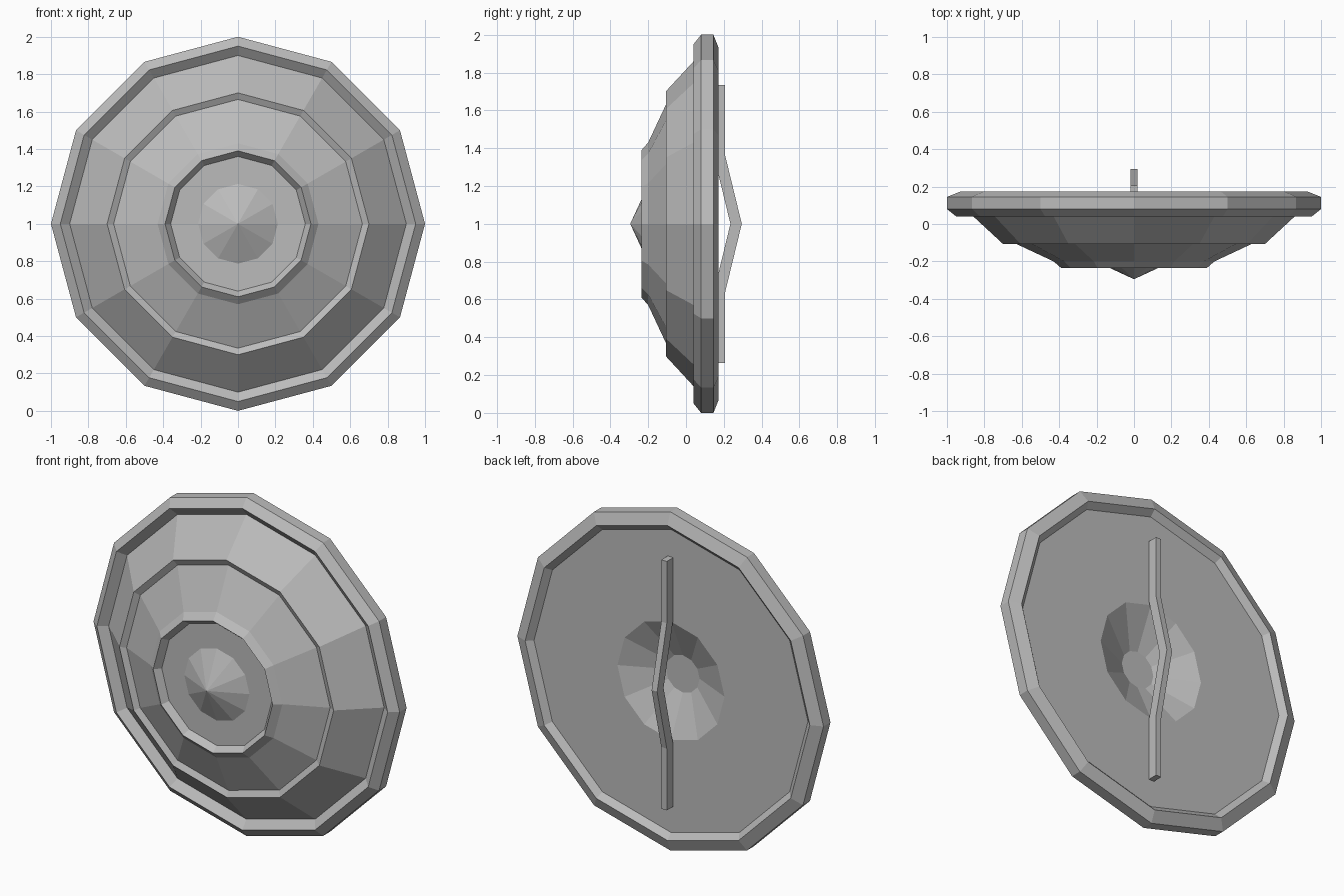
import bpy, bmesh
from math import sin, cos, pi

old = bpy.data.objects.get("Cube")
if old:
    bpy.data.objects.remove(old)

SIDES = 12

steel = bpy.data.materials.new("plain grey")
steel.use_nodes = True
GREY = (0.5, 0.5, 0.5, 1)
steel.diffuse_color = GREY
steel.node_tree.nodes["Principled BSDF"].inputs["Base Color"].default_value = GREY


def finish(name, bm):
    bmesh.ops.recalc_face_normals(bm, faces=bm.faces)
    mesh = bpy.data.meshes.new(name)
    bm.to_mesh(mesh)
    bm.free()
    mesh.materials.append(steel)
    obj = bpy.data.objects.new(name, mesh)
    bpy.context.collection.objects.link(obj)
    return obj


def lathe(name, profile, closed=False):
    """Turn (radius, y) points about the y axis through z = 1."""
    bm = bmesh.new()
    rings = []
    for r, y in profile:
        if r == 0:
            rings.append([bm.verts.new((0, y, 1))] * SIDES)
        else:
            rings.append([bm.verts.new((r * sin(2 * pi * i / SIDES), y,
                                        1 + r * cos(2 * pi * i / SIDES)))
                          for i in range(SIDES)])
    pairs = list(zip(rings, rings[1:]))
    if closed:
        pairs.append((rings[-1], rings[0]))
    for a, b in pairs:
        for i in range(SIDES):
            j = (i + 1) % SIDES
            corners = list(dict.fromkeys((a[i], a[j], b[j], b[i])))
            bm.faces.new(corners)
    return finish(name, bm)


# Stepped plate: front tiers, then the flat back with its hand hollow
lathe("shield_plate", [
    (0, -0.197), (0.36, -0.197), (0.39, -0.235), (0.43, -0.2),
    (0.665, -0.09), (0.70, -0.107), (0.90, 0.078),
    (0.90, 0.14), (0.35, 0.14), (0.11, 0.03), (0, 0.03)])

# Bevelled outer rim
lathe("rim", [
    (0.90, 0.078), (0.95, 0.04), (1.0, 0.08), (1.0, 0.145),
    (0.93, 0.173), (0.895, 0.14)], closed=True)

# Pointed boss on the front
lathe("boss", [(0, -0.295), (0.213, -0.197), (0, -0.197)])

# Bent grip bar on the back
bm = bmesh.new()
outer = [(0.205, 1.735), (0.205, 1.37), (0.295, 1), (0.205, 0.63), (0.205, 0.265)]
sections = [[bm.verts.new((x, y - d, z)) for x, d in
             ((-0.018, 0), (0.018, 0), (0.018, 0.06), (-0.018, 0.06))]
            for y, z in outer]
for a, b in zip(sections, sections[1:]):
    for i in range(4):
        j = (i + 1) % 4
        bm.faces.new((a[i], a[j], b[j], b[i]))
bm.faces.new(sections[0])
bm.faces.new(sections[-1])
finish("grip", bm)
